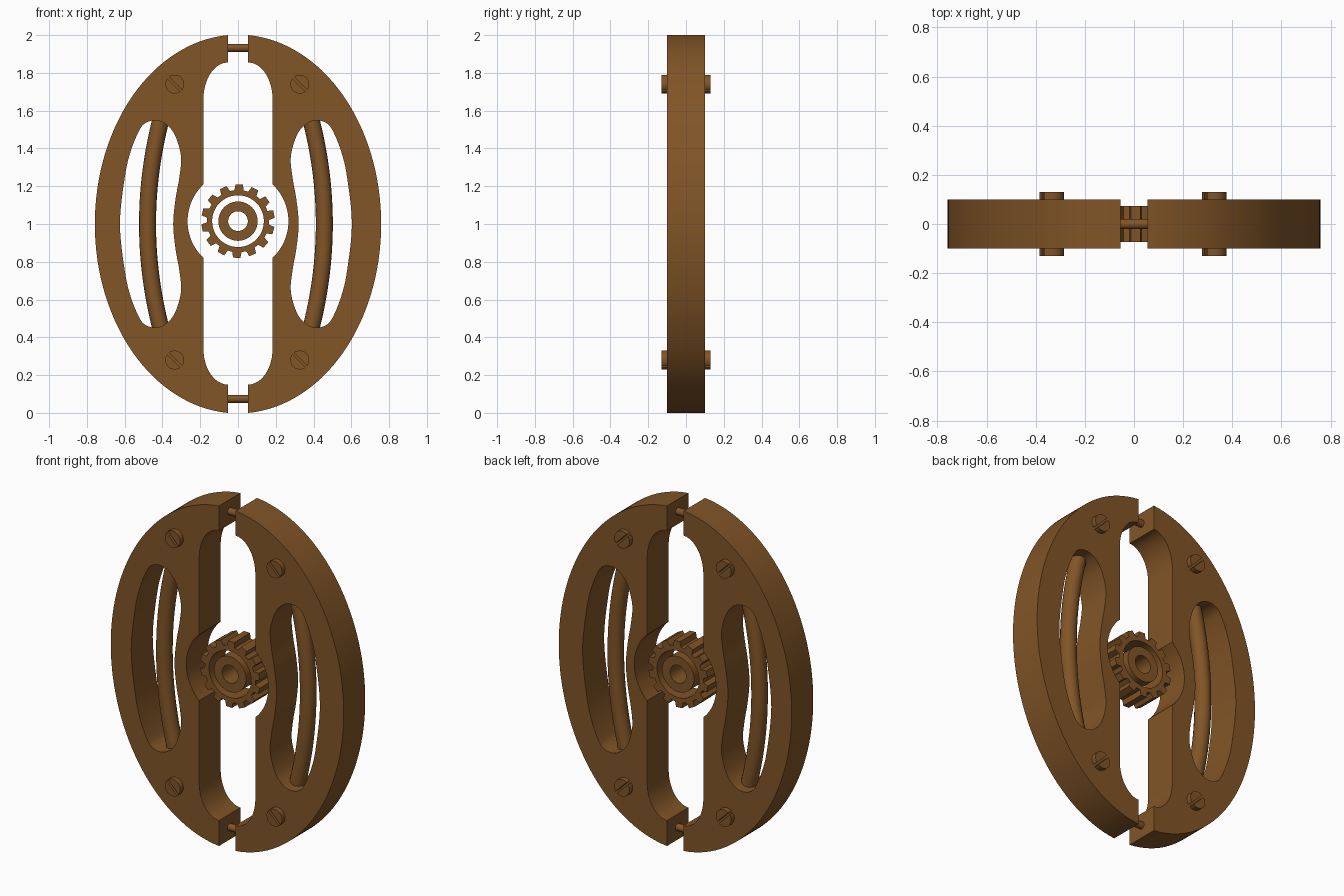
import bpy, math
from math import sin, cos, pi

if "Cube" in bpy.data.objects:
    bpy.data.objects.remove(bpy.data.objects["Cube"])

brown = bpy.data.materials.new("brown")
brown.diffuse_color = (0.22, 0.09, 0.02, 1)
brown.use_nodes = True
brown.node_tree.nodes["Principled BSDF"].inputs["Base Color"].default_value = brown.diffuse_color


def finish(name, curve, upright):
    """Turn a curve into a smooth-shaded mesh object."""
    tmp = bpy.data.objects.new("tmp", curve)
    bpy.context.collection.objects.link(tmp)
    dg = bpy.context.evaluated_depsgraph_get()
    mesh = bpy.data.meshes.new_from_object(tmp.evaluated_get(dg))
    bpy.data.objects.remove(tmp)
    mesh.materials.clear()
    mesh.materials.append(brown)
    ob = bpy.data.objects.new(name, mesh)
    bpy.context.collection.objects.link(ob)
    if upright:
        ob.rotation_euler.x = pi / 2
    bpy.context.view_layer.objects.active = ob
    bpy.ops.object.select_all(action='DESELECT')
    ob.select_set(True)
    bpy.ops.object.shade_smooth_by_angle(angle=math.radians(30))
    return ob


def plate(name, loops, half):
    """Extrude closed x-z loops (inner loops become holes) to y = +-half."""
    c = bpy.data.curves.new(name, 'CURVE')
    c.dimensions, c.fill_mode, c.extrude = '2D', 'BOTH', half
    for pts in loops:
        s = c.splines.new('POLY')
        s.points.add(len(pts) - 1)
        for p, (x, z) in zip(s.points, pts):
            p.co = (x, z, 0, 1)
        s.use_cyclic_u = True
    return finish(name, c, True)


def rod(name, pts, r):
    c = bpy.data.curves.new(name, 'CURVE')
    c.dimensions, c.bevel_depth, c.bevel_resolution = '3D', r, 6
    c.use_fill_caps = True
    s = c.splines.new('POLY')
    s.points.add(len(pts) - 1)
    for p, co in zip(s.points, pts):
        p.co = (*co, 1)
    return finish(name, c, False)


def arc(cx, cz, a, b, t0, t1, n):
    return [(cx + a * cos(t0 + (t1 - t0) * i / n), cz + b * sin(t0 + (t1 - t0) * i / n))
            for i in range(n + 1)]


def smooth_loop(p, n=6):
    """Closed Catmull-Rom curve through the points."""
    out = []
    for i in range(len(p)):
        a, b, c, d = (p[(i + k) % len(p)] for k in (-1, 0, 1, 2))
        for j in range(n):
            t = j / n
            out.append(tuple(0.5 * (2 * b[k] + (c[k] - a[k]) * t
                       + (2 * a[k] - 5 * b[k] + 4 * c[k] - d[k]) * t * t
                       + (3 * b[k] - a[k] - 3 * c[k] + d[k]) * t ** 3) for k in (0, 1)))
    return out


CUT, WALL, RX = 0.054, 0.183, 0.758
GZ = 1.015  # gear centre height
SHIFT = -0.011  # slots and rods sit slightly left

# half-frame outline: outer ellipse, lower inner corner, round notch, upper inner corner
t = math.acos(CUT / RX)
n = math.acos(WALL / 0.267)
outline = (arc(0, 1, RX, 1 / sin(t), t, -t, 64)
           + arc(CUT, 0.34, WALL - CUT, 0.19, -pi / 2, 0, 12)
           + arc(0, GZ, 0.267, 0.267, -n, n, 20)
           + arc(CUT, 1.66, WALL - CUT, 0.195, 0, pi / 2, 12))

# wavy slot, upper half then mirrored
up = [(0.588, 0.25), (0.557, 0.385), (0.512, 0.495), (0.478, 0.535), (0.43, 0.548),
      (0.378, 0.533), (0.325, 0.475), (0.291, 0.36), (0.299, 0.25), (0.32, 0.13)]
slot = smooth_loop([(0.614, 0)] + up + [(0.332, 0)] + [(x, -z) for x, z in reversed(up)])

for side, s in (("left", -1), ("right", 1)):
    plate(side + "_frame", [[(s * x, z) for x, z in outline],
                            [(s * x + SHIFT, 1 + z) for x, z in slot]], 0.1)
    # bowed rod inside the slot
    rod(side + "_bowed_rod",
        [(s * (0.468 - 0.07 * (d / 0.55) ** 2) + SHIFT, 0, 1 + d)
         for d in (0.59 * i / 14 for i in range(-14, 15))], 0.045)
    # screws: two half discs with a diagonal groove between them
    for level, z in (("lower", 0.28), ("upper", 1.74)):
        g = 0.13
        plate(f"{side}_{level}_screw",
              [arc(s * 0.331 - 0.004, z, 0.05, 0.05, a + g, a + pi - g, 16)
               for a in (-pi / 4, 3 * pi / 4)], 0.13)

# pins joining the two halves
for level, z in (("lower", 0.074), ("upper", 1.932)):
    rod(level + "_pin", [(-0.12, 0, z), (0.12, 0, z)], 0.021)

# gear ring and separate hub
TEETH = 14
teeth = []
for i in range(TEETH):
    a = math.radians(88) + 2 * pi * i / TEETH
    for r, d in ((0.165, -0.15), (0.195, -0.1), (0.195, 0.1), (0.165, 0.15)):
        teeth.append((r * cos(a + d), GZ + r * sin(a + d)))


def circle(r):
    return arc(0, GZ, r, r, 0, 2 * pi * 47 / 48, 47)


plate("gear_ring", [teeth, circle(0.137)], 0.074)
plate("gear_hub", [circle(0.104), circle(0.052)], 0.074)
